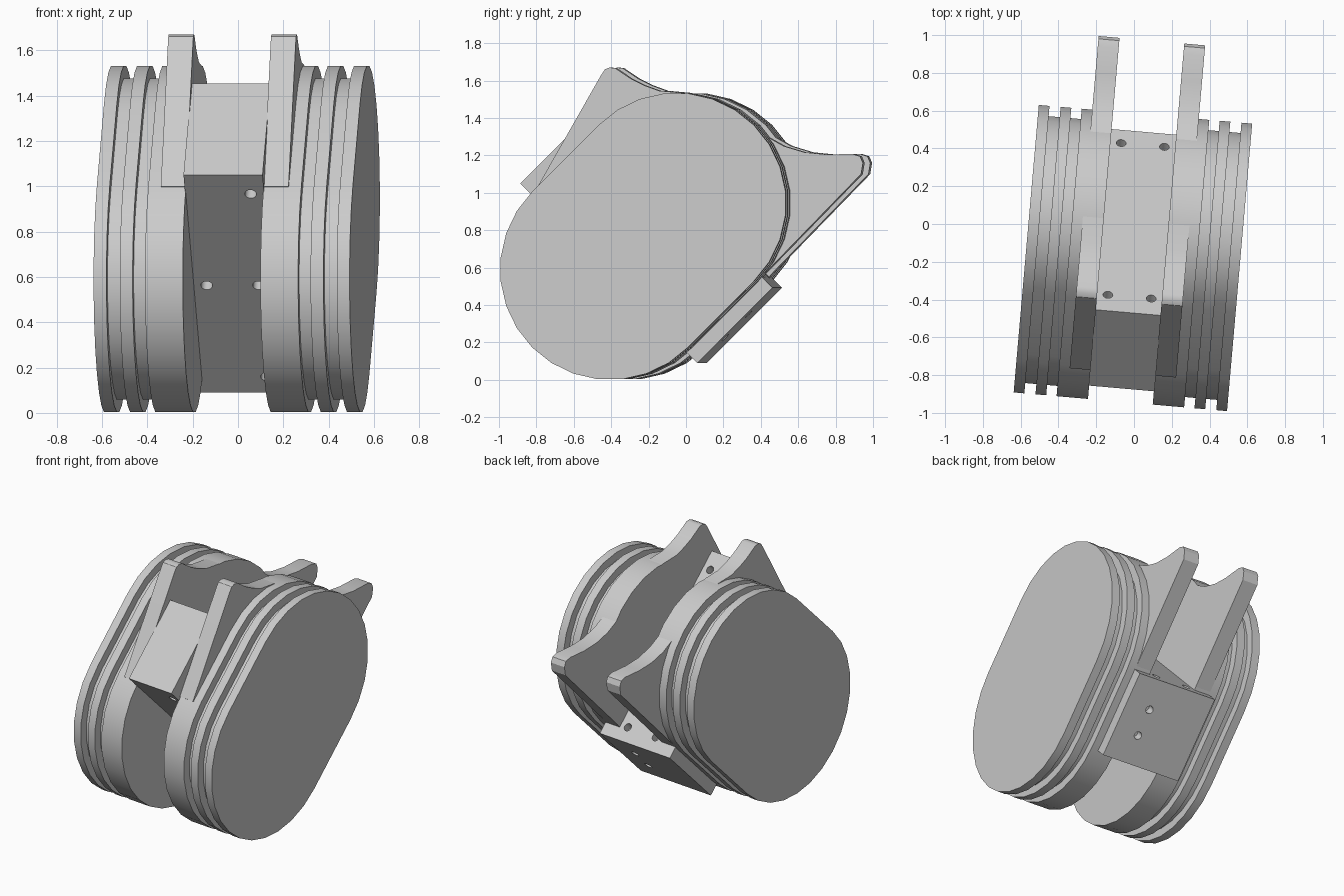
import bpy, bmesh, math
from mathutils import Vector

old = bpy.data.objects.get("Cube")
if old:
    bpy.data.objects.remove(old, do_unlink=True)

grey = bpy.data.materials.new("plain_grey")
grey.use_nodes = True
grey.diffuse_color = (0.6, 0.6, 0.6, 1)
grey.node_tree.nodes["Principled BSDF"].inputs["Base Color"].default_value = (0.6, 0.6, 0.6, 1)

YAW = math.radians(-5)
SHIFT = 0.01             # sideways offset of the whole assembly
MID = Vector((-0.18, 0.7675))
R = 0.59                 # flange radius
HALF = 0.251             # half distance between the end arc centres
S = math.sqrt(0.5)


def slant(u, v):
    """Point in the side plane from (along, across) the 45 degree long axis."""
    return (MID.x + (u + v) * S, MID.y + (u - v) * S)


def add_object(name, bm):
    bmesh.ops.recalc_face_normals(bm, faces=bm.faces)
    mesh = bpy.data.meshes.new(name)
    bm.to_mesh(mesh)
    bm.free()
    mesh.materials.append(grey)
    obj = bpy.data.objects.new(name, mesh)
    bpy.context.collection.objects.link(obj)
    obj.rotation_euler.z = YAW
    return obj


def prism(name, outline, x0, x1):
    """Extrude a side outline between two sideways positions."""
    bm = bmesh.new()
    face = bm.faces.new([bm.verts.new((x0 + SHIFT, y, z)) for y, z in outline])
    new = bmesh.ops.extrude_face_region(bm, geom=[face])["geom"]
    bmesh.ops.translate(bm, vec=(x1 - x0, 0, 0),
                        verts=[g for g in new if isinstance(g, bmesh.types.BMVert)])
    return add_object(name, bm)


def smooth(obj):
    bpy.ops.object.select_all(action="DESELECT")
    obj.select_set(True)
    bpy.context.view_layer.objects.active = obj
    bpy.ops.object.shade_smooth_by_angle(angle=math.radians(30))


def stadium(radius, steps=14):
    points = []
    for end in (1, -1):
        for i in range(steps + 1):
            a = math.pi * (i / steps - 0.5)
            points.append(slant(end * (HALF + radius * math.cos(a)), end * radius * math.sin(a)))
    return points


# Ear plate outline: front horn, saddle over the top, rear horn
ear = [(-0.79, 1.0), (-0.43, 1.63), (-0.41, 1.66), (-0.385, 1.67), (-0.355, 1.667),
       (-0.27, 1.61), (-0.2, 1.575), (-0.12, 1.546), (0, 1.535), (0.2, 1.49),
       (0.37, 1.38), (0.46, 1.3), (0.55, 1.25), (0.66, 1.217), (0.78, 1.205),
       (0.92, 1.208), (0.96, 1.195), (0.975, 1.16), (0.965, 1.1), (0.4, 0.52), (-0.5, 0.8)]

# Two mirrored side drums with rims, grooved cores and ear plates
drum_parts = [("inner_body", stadium(R), 0.172, 0.339),
              ("grooved_core", stadium(R - 0.055), 0.3, 0.54),
              ("middle_rim", stadium(R), 0.394, 0.451),
              ("outer_rim", stadium(R), 0.51, 0.567),
              ("ear_plate", ear, 0.172, 0.283)]
for side, label in ((1, "left"), (-1, "right")):
    for name, outline, x0, x1 in drum_parts:
        smooth(prism(label + "_" + name, outline, side * x0, side * x1))


def block(name, u0, u1, v0, v1, half_width):
    corners = [slant(u0, v0), slant(u1, v0), slant(u1, v1), slant(u0, v1)]
    return prism(name, corners, -half_width, half_width)


# Bridge between the drums, and the wide mounting pad under it
bridge = block("bridge_block", -0.29, 0.28, -0.69, 0.6, 0.175)
pad = block("mounting_pad", -0.29, 0.28, 0.52, 0.668, 0.288)

# Screw holes: sideways position, along, across, drilling axis
W = 0.115
holes = [(s * W, 0.28, v, "u") for s in (1, -1) for v in (-0.57, 0.57)]
holes += [(W, -0.29, -0.57, "u"), (W, -0.29, 0, "u"), (-W, -0.29, 0, "u"), (W, -0.29, 0.57, "u")]
holes += [(W, u, 0.668, "v") for u in (0.08, -0.1)]
bm = bmesh.new()
for x, u, v, axis in holes:
    direction = Vector((0, S, S)) if axis == "u" else Vector((0, S, -S))
    y, z = slant(u, v)
    matrix = direction.to_track_quat("Z", "Y").to_matrix().to_4x4()
    matrix.translation = (x + SHIFT, y, z)
    bmesh.ops.create_cone(bm, cap_ends=True, segments=16, radius1=0.026, radius2=0.026,
                          depth=0.12, matrix=matrix)
cutter = add_object("hole_cutter", bm)
cutter.hide_render = True
for obj in (bridge, pad):
    mod = obj.modifiers.new("holes", "BOOLEAN")
    mod.object = cutter
    mod.solver = "EXACT"
    bpy.ops.object.select_all(action="DESELECT")
    obj.select_set(True)
    bpy.context.view_layer.objects.active = obj
    bpy.ops.object.modifier_apply(modifier=mod.name)
    smooth(obj)
bpy.data.objects.remove(cutter, do_unlink=True)
